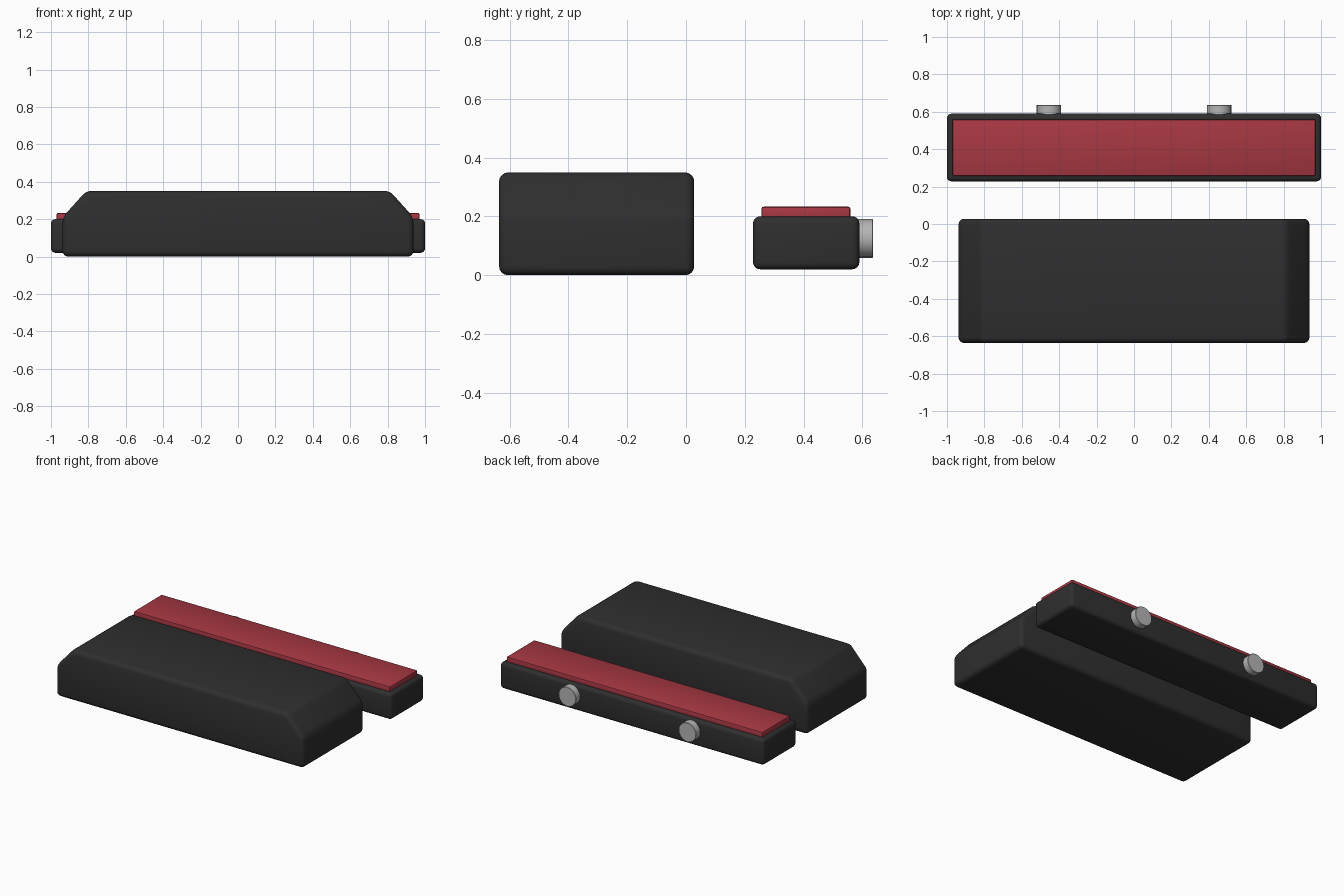
import bpy, bmesh, math

if "Cube" in bpy.data.objects:
    bpy.data.objects.remove(bpy.data.objects["Cube"])


def material(name, rgb):
    m = bpy.data.materials.new(name)
    m.diffuse_color = (*rgb, 1.0)
    m.use_nodes = True
    m.node_tree.nodes["Principled BSDF"].inputs["Base Color"].default_value = m.diffuse_color
    return m


BLACK = material("matte black", (0.028, 0.028, 0.028))
RED = material("deep red", (0.39, 0.039, 0.056))
GREY = material("light grey metal", (0.46, 0.46, 0.46))


def finish(obj, mat, bevel, segments):
    """Assign colour, round the edges and shade smoothly."""
    obj.data.materials.append(mat)
    mod = obj.modifiers.new("rounding", 'BEVEL')
    mod.width = bevel
    mod.segments = segments
    mod.limit_method = 'ANGLE'
    mod.angle_limit = math.radians(30)
    bpy.ops.object.select_all(action='DESELECT')
    obj.select_set(True)
    bpy.context.view_layer.objects.active = obj
    bpy.ops.object.modifier_apply(modifier=mod.name)
    bpy.ops.object.shade_smooth_by_angle(angle=math.radians(35))


def extrude_profile(name, half, y0, y1, mat, bevel, segments):
    """Mirror a half outline in x/z and extrude it along y."""
    outline = half + [(-x, z) for x, z in reversed(half)]
    bm = bmesh.new()
    face = bm.faces.new([bm.verts.new((x, y0, z)) for x, z in outline])
    ext = bmesh.ops.extrude_face_region(bm, geom=[face])
    verts = [g for g in ext["geom"] if isinstance(g, bmesh.types.BMVert)]
    bmesh.ops.translate(bm, verts=verts, vec=(0, y1 - y0, 0))
    bmesh.ops.recalc_face_normals(bm, faces=bm.faces)
    mesh = bpy.data.meshes.new(name)
    bm.to_mesh(mesh)
    bm.free()
    obj = bpy.data.objects.new(name, mesh)
    bpy.context.collection.objects.link(obj)
    finish(obj, mat, bevel, segments)


# Main housing with sloped shoulders
extrude_profile("main_housing", [(0.938, 0.0), (0.938, 0.21), (0.812, 0.35)],
                -0.636, 0.028, BLACK, 0.03, 4)

# Rear bar
extrude_profile("rear_bar", [(1.0, 0.02), (1.0, 0.2)],
                0.228, 0.59, BLACK, 0.024, 4)

# Red pad on top of the bar
extrude_profile("red_pad", [(0.97, 0.185), (0.97, 0.233)],
                0.257, 0.559, RED, 0.007, 2)

# Two round studs on the back of the bar
for side, x in (("left", -0.455), ("right", 0.455)):
    bpy.ops.mesh.primitive_cylinder_add(
        vertices=20, radius=0.066, depth=0.065,
        location=(x, 0.6035, 0.125), rotation=(math.pi / 2, 0, 0))
    stud = bpy.context.object
    stud.name = side + "_stud"
    finish(stud, GREY, 0.002, 1)
